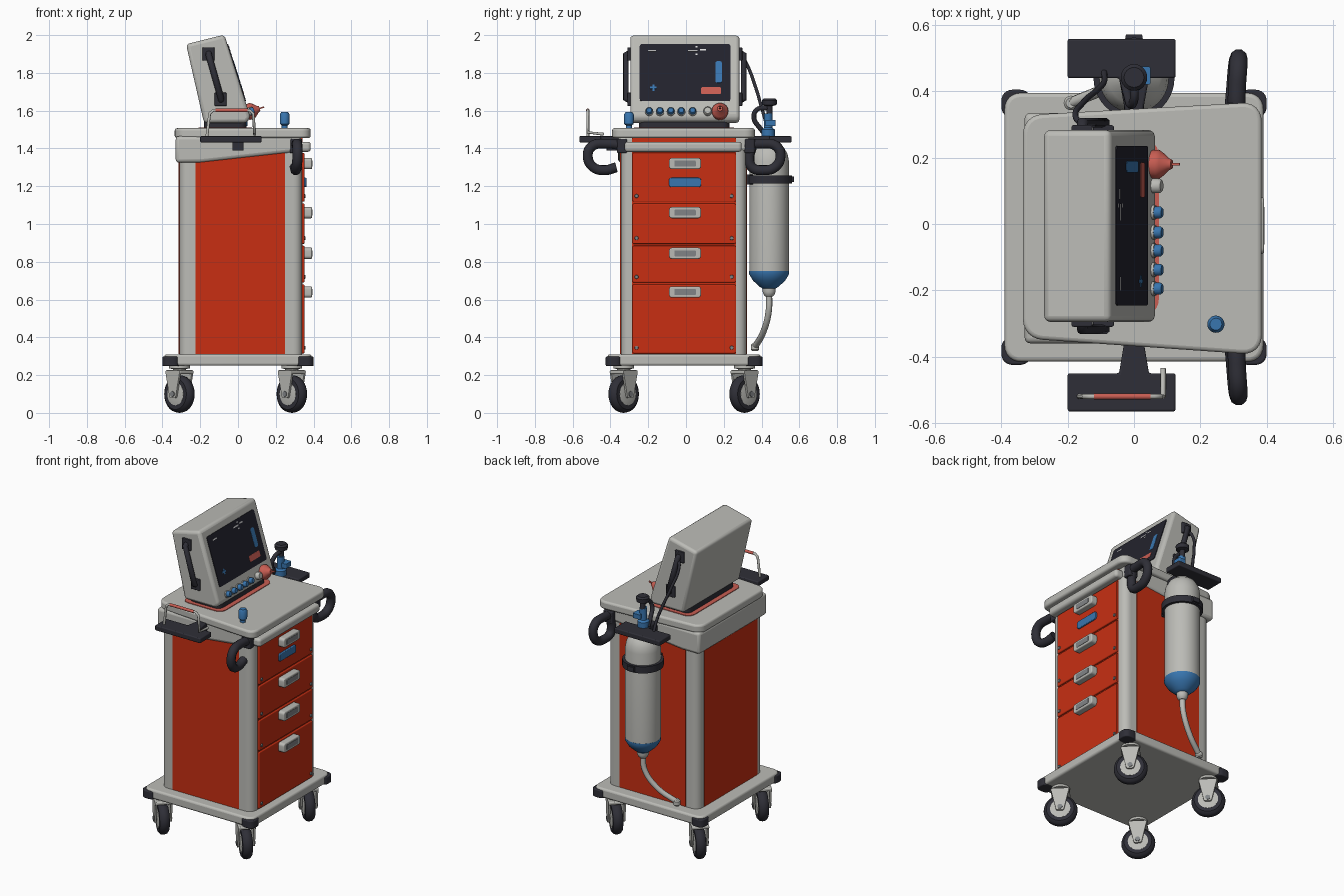
import bpy, bmesh, math
from mathutils import Vector, Matrix

if "Cube" in bpy.data.objects:
    bpy.data.objects.remove(bpy.data.objects["Cube"])

def mat(name, r, g, b):
    m = bpy.data.materials.new(name)
    m.diffuse_color = (r, g, b, 1)
    m.use_nodes = True
    m.node_tree.nodes["Principled BSDF"].inputs["Base Color"].default_value = m.diffuse_color
    return m

LIGHT = mat("light_grey", 0.50, 0.50, 0.47)
RED = mat("drawer_red", 0.58, 0.028, 0.006)
DARK = mat("dark_plastic", 0.028, 0.028, 0.038)
SCREEN = mat("screen_black", 0.016, 0.016, 0.026)
BLUE = mat("blue", 0.04, 0.18, 0.43)
SALMON = mat("salmon_red", 0.58, 0.11, 0.085)
MID = mat("mid_grey", 0.22, 0.23, 0.24)
WHITE = mat("white", 0.75, 0.75, 0.75)
I = Matrix.Identity(4)

def finish(name, bm, m, M=I, bev=0, seg=3):
    bmesh.ops.recalc_face_normals(bm, faces=bm.faces)
    me = bpy.data.meshes.new(name)
    bm.to_mesh(me)
    bm.free()
    me.transform(M)
    me.materials.append(m)
    o = bpy.data.objects.new(name, me)
    bpy.context.collection.objects.link(o)
    if bev:
        b = o.modifiers.new("bevel", 'BEVEL')
        b.width, b.segments, b.limit_method = bev, seg, 'ANGLE'
    bpy.context.view_layer.objects.active = o
    bpy.ops.object.select_all(action='DESELECT')
    o.select_set(True)
    bpy.ops.object.shade_smooth_by_angle(angle=math.radians(40))
    return o

def rounded(pts, r, n=6):
    out = []
    for i, p in enumerate(pts):
        p, a, b = (Vector(q) for q in (p, pts[i - 1], pts[(i + 1) % len(pts)]))
        s = p + (a - p).normalized() * r
        e = p + (b - p).normalized() * r
        for k in range(n + 1):
            t = k / n
            w = 0.83 * 2 * t * (1 - t)
            out.append((s * (1 - t) ** 2 + p * w + e * t * t) / ((1 - t) ** 2 + w + t * t))
    return out

def prism(name, pts, a, b, m, axis='Z', r=0, bev=0, M=I):
    if r:
        pts = rounded(pts, r)
    put = {'X': lambda u, v, w: (w, u, v), 'Y': lambda u, v, w: (u, w, v),
           'Z': lambda u, v, w: (u, v, w)}[axis]
    bm = bmesh.new()
    lo, hi = [[bm.verts.new(put(p[0], p[1], w)) for p in pts] for w in (a, b)]
    bm.faces.new(lo)
    bm.faces.new(hi)
    for i in range(len(pts)):
        bm.faces.new((lo[i - 1], lo[i], hi[i], hi[i - 1]))
    return finish(name, bm, m, M, bev)

def rect(u0, u1, v0, v1):
    return [(u0, v0), (u1, v0), (u1, v1), (u0, v1)]

def box(name, x0, x1, y0, y1, z0, z1, m, r=0, bev=0, M=I):
    return prism(name, rect(x0, x1, y0, y1), z0, z1, m, 'Z', r, bev, M)

def lathe(name, prof, m, M=I, n=32):
    bm = bmesh.new()
    rings = [[bm.verts.new((r * math.cos(2 * math.pi * k / n), r * math.sin(2 * math.pi * k / n), z))
              for k in range(n)] for r, z in prof]
    for A, B in zip(rings, rings[1:]):
        for k in range(n):
            bm.faces.new((A[k - 1], A[k], B[k], B[k - 1]))
    bm.faces.new(rings[0])
    bm.faces.new(rings[-1])
    return finish(name, bm, m, M)

def tube(name, pts, rad, m, smooth=True):
    cu = bpy.data.curves.new(name, 'CURVE')
    cu.dimensions, cu.bevel_depth, cu.bevel_resolution, cu.use_fill_caps = '3D', rad, 3, True
    cu.resolution_u = 8
    s = cu.splines.new('BEZIER')
    s.bezier_points.add(len(pts) - 1)
    for bp, p in zip(s.bezier_points, pts):
        bp.co = p
        bp.handle_left_type = bp.handle_right_type = 'AUTO' if smooth else 'VECTOR'
    cu.materials.append(m)
    o = bpy.data.objects.new(name, cu)
    bpy.context.collection.objects.link(o)
    return o

def frame(o, x, y, z):
    M = Matrix((x, y, z)).transposed().to_4x4()
    M.translation = o
    return M

def at(x, y, z):
    return Matrix.Translation((x, y, z))

# base platform with corner bumpers
box("base_platform", -.39, .39, -.415, .395, .25, .31, LIGHT, .05, .012)
for sx in (-1, 1):
    for y0, y1 in ((-.425, -.34), (.32, .405)):
        x0, x1 = sorted((sx * .31, sx * .40))
        box("corner_bumper", x0, x1, y0, y1, .247, .298, DARK, .035, .006)

# casters, all swivelled the same way
s = math.sqrt(.5)
for wx in (-.31, .285):
    for wy in (-.33, .31):
        W = frame((wx, wy, .1), (-s, s, 0), (0, 0, 1), (s, s, 0))
        lathe("caster_tyre", [(.05, -.03), (.082, -.03), (.096, -.018), (.1, 0), (.096, .018),
                              (.082, .03), (.05, .03)], DARK, W)
        lathe("caster_hub", [(.035, -.036), (.06, -.031), (.06, .031), (.035, .036)], LIGHT, W, 24)
        lathe("caster_axle", [(.015, -.056), (.015, .056)], MID, W, 12)
        for d in (-.052, .04):
            prism("caster_fork", [(-.055, .125), (.055, .125), (.022, -.022), (-.022, -.022)],
                  d, d + .012, LIGHT, 'Z', .012, M=W)
        prism("caster_crown", rect(-.055, .055, .106, .126), -.052, .052, LIGHT, bev=.006, M=W)
        lathe("caster_swivel", [(.035, .22), (.035, .232), (.055, .236), (.055, .252)], LIGHT, at(wx, wy, 0), 24)

# cabinet with red side and back panels
box("cabinet_body", -.31, .34, -.345, .32, .305, 1.40, LIGHT, .05)
side = [(-.225, .312), (.25, .312), (.25, 1.40), (-.225, 1.40)]
prism("left_side_panel", side, -.349, -.33, RED, 'Y')
prism("right_side_panel", side, .31, .324, RED, 'Y')
prism("back_panel", rect(-.285, .26, .312, 1.36), -.314, -.30, RED, 'X')
prism("drawer_backing", rect(-.285, .265, .312, 1.455), .32, .342, RED, 'X')

# top: sloped skirt, slab and front rail
prism("top_skirt", [(-.33, 1.325), (-.2, 1.325), (.25, 1.375), (.335, 1.385), (.335, 1.465), (-.33, 1.465)],
      -.36, .335, LIGHT, 'Y', bev=.018)
prism("top_slab", [(-.335, -.345), (.385, -.395), (.385, .368), (-.335, .328)], 1.455, 1.507,
      LIGHT, 'Z', .06, .012)
box("front_rail", .31, .385, -.325, .295, 1.382, 1.435, LIGHT, .02, .015)

# drawers, pull handles and screws
for z0, z1, hz in ((1.118, 1.376, 1.32), (.895, 1.108, 1.06), (.69, .885, .845), (.315, .68, .64)):
    prism("drawer_front", rect(-.283, .263, z0, z1), .335, .352, RED, 'X', .008, .005)
    h = prism("drawer_handle", rect(-.09, .08, hz - .03, hz + .03), .345, .392, LIGHT, 'X', .018, .006)
    prism("handle_recess", rect(-.062, .052, hz - .016, hz + .016), .388, .394, MID, 'X', .006)
    for sy in (-.262, .242):
        lathe("drawer_screw", [(.011, 0), (.009, .008)], MID,
              frame((.35, sy, z0 + .03), (0, 1, 0), (0, 0, 1), (1, 0, 0)), 12)
prism("drawer_label", rect(-.09, .08, 1.195, 1.245), .348, .362, BLUE, 'X', .014, .004)

# monitor on its foot
box("monitor_mat", -.21, .075, -.275, .255, 1.505, 1.511, SALMON, .05)
box("monitor_foot", -.18, .045, -.25, .23, 1.505, 1.55, DARK, .04, .008)
prism("monitor_case", [(-.18, 1.535), (.045, 1.535), (.066, 1.565), (-.072, 2.002), (-.275, 1.952)],
      -.295, .283, LIGHT, 'Y', bev=.026)
v = Vector((-.138, 0, .437)).normalized()
n = Vector((v.z, 0, -v.x))
F = frame((.066, 0, 1.565), (0, 1, 0), v, n)

def plate(name, u0, u1, v0, v1, m, h, r=0, low=-.01):
    return prism(name, rect(u0, u1, v0, v1), low, h, m, 'Z', r, M=F)

plate("screen", -.245, .235, .09, .405, SCREEN, .004, .012)
plate("screen_graph", .155, .19, .19, .31, BLUE, .0055, .012, .003)
plate("screen_button", .08, .185, .128, .165, SALMON, .0055, .006, .003)
plate("screen_mark", -.19, -.155, .157, .168, BLUE, .0055, 0, .003)
plate("screen_mark", -.178, -.167, .145, .18, BLUE, .0055, 0, .003)
for u, w, t in ((-.2, .04, .365), (.01, .05, .365), (.05, .012, .345), (.05, .012, .385), (.075, .03, .37)):
    plate("screen_tick", u, u + w, t, t + .008, WHITE, .0055, 0, .003)
# control knobs
for u in (-.195, -.138, -.08, -.025, .035):
    K = F @ at(u, .03, 0)
    lathe("knob_ring", [(.022, -.01), (.022, .008)], LIGHT, K, 20)
    lathe("knob", [(.018, 0), (.018, .024), (.013, .03)], BLUE, K, 20)
lathe("side_knob", [(.022, -.01), (.022, .022), (.017, .028)], LIGHT, F @ at(.115, .03, 0), 20)
K = F @ at(.18, .03, 0)
lathe("dial", [(.042, -.01), (.044, .018), (.036, .03), (.018, .05), (.014, .06)], SALMON, K)
plate("dial_pointer", .176, .184, .026, .034, SALMON, .085)
# grips on the monitor sides
for y, d in ((-.29, -1), (.278, 1)):
    tube("monitor_grip", [(-.155, y, 1.91), (-.155, y + d * .028, 1.895), (-.09, y + d * .028, 1.665),
                          (-.09, y, 1.65)], .017, DARK, False)
    for gx, gz in ((-.157, 1.9), (-.092, 1.66)):
        box("grip_mount", gx - .032, gx + .032, min(y, y + d * .02), max(y, y + d * .02),
            gz - .035, gz + .035, DARK, .008, .004)

# side trays
for d, e, q in ((-1, .565, .45), (1, .558, .44)):
    pts = [(-.2, d * q), (-.2, d * e), (.125, d * e), (.125, d * q), (.045, d * q), (.025, d * .33), (-.025, d * .33), (-.045, d * q)]
    prism("side_tray", pts, 1.432, 1.465, DARK, bev=.006)
    y0, y1 = sorted((d * .33, d * .42))
    box("tray_bracket", -.03, .03, y0, y1, 1.39, 1.435, DARK, .008)

# wire rail on left tray
tube("wire_rail", [(-.165, -.52, 1.46), (-.15, -.52, 1.585), (-.13, -.52, 1.602), (.06, -.52, 1.602),
                   (.08, -.52, 1.585), (.088, -.52, 1.485), (.088, -.435, 1.475)], .008, LIGHT, False)
tube("wire_rail_sleeve", [(-.12, -.52, 1.602), (.05, -.52, 1.602)], .0095, SALMON, False)

# push handles
for d in (-1, 1):
    o = 0 if d < 0 else -.02
    P = [(.31, .33, 1.415), (.31, .42, 1.425), (.315, .50, 1.41), (.315, .52, 1.355), (.31, .49, 1.30),
         (.305, .43, 1.285), (.30, .37, 1.30)]
    if d > 0:
        P += [(.30, .355, 1.35), (.305, .37, 1.41)]
    tube("push_handle", [(x, d * (y + o), z) for x, y, z in P], .027, DARK)
    y0, y1 = sorted((d * .31, d * .365))
    box("handle_mount", .275, .34, y0, y1, 1.375, 1.45, DARK, .012, .006)

# hanging gas bottle, strap and outlet tube
B = at(0, .44, 0)
lathe("gas_bottle", [(.105, .745), (.105, 1.33), (.098, 1.37), (.078, 1.405), (.045, 1.43), (.03, 1.45)], LIGHT, B, 40)
lathe("bottle_base", [(.03, .655), (.05, .668), (.085, .70), (.106, .735), (.106, .752)], BLUE, B, 40)
lathe("bottle_nozzle", [(.018, .615), (.028, .625), (.034, .64), (.034, .66)], LIGHT, B, 24)
lathe("bottle_strap", [(.1, 1.215), (.122, 1.215), (.122, 1.258), (.1, 1.258)], DARK, B, 40)
box("strap_bracket", -.06, .06, .31, .36, 1.21, 1.262, DARK, .01)
box("strap_clasp", -.025, .025, .545, .572, 1.222, 1.252, DARK, .005)
tube("outlet_tube", [(0, .44, .63), (-.01, .438, .54), (-.08, .41, .43), (-.19, .365, .35)], .017, LIGHT)
lathe("outlet_tip", [(.015, -.02), (.022, -.012), (.022, .012), (.015, .02)], LIGHT, at(-.19, .365, .347), 20)

# regulator and hoses above right tray
lathe("regulator", [(.035, 1.46), (.035, 1.50), (.022, 1.51), (.022, 1.585)], BLUE, at(0, .435, 0), 24)
lathe("regulator_neck", [(.016, 1.58), (.016, 1.625), (.038, 1.63), (.04, 1.655), (.03, 1.665)], DARK, at(0, .442, 0), 24)
box("regulator_valve", .0, .05, .42, .475, 1.52, 1.55, BLUE, .008)
tube("valve_hose", [(0, .43, 1.615), (0, .375, 1.605), (-.01, .36, 1.56), (-.02, .39, 1.51), (-.03, .43, 1.465)], .013, DARK)
tube("monitor_hose", [(-.15, .295, 1.89), (-.175, .32, 1.85), (-.15, .37, 1.72), (-.11, .405, 1.60),
                      (-.09, .43, 1.52), (-.09, .46, 1.455)], .009, DARK)

# small dispenser on the top
lathe("dispenser", [(.016, 1.5), (.016, 1.522), (.025, 1.53), (.026, 1.58), (.018, 1.592)], BLUE, at(.247, -.302, 0), 20)
